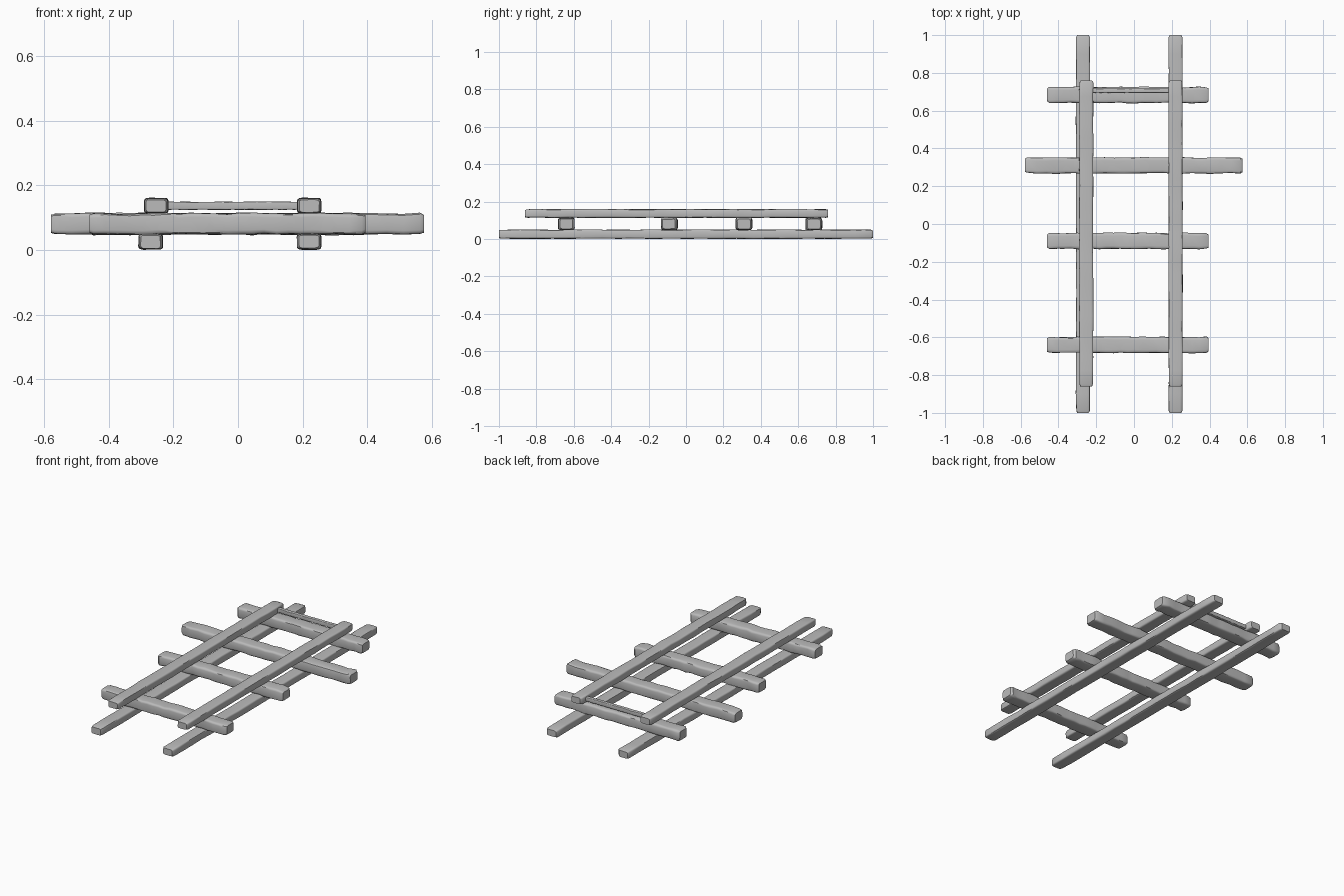
import bpy, bmesh, math, random
from mathutils import Vector

old = bpy.data.objects.get("Cube")
if old:
    bpy.data.objects.remove(old, do_unlink=True)

random.seed(4)

wood = bpy.data.materials.new("weathered_grey_wood")
wood.use_nodes = True
grey = (0.5, 0.5, 0.5, 1)
wood.diffuse_color = grey
wood.node_tree.nodes["Principled BSDF"].inputs["Base Color"].default_value = grey


def timber(name, axis, start, end, across, z, width, height, wear=0.002):
    """Hewn beam: rounded cross-sections lofted along x or y, slightly worn."""
    bm = bmesh.new()
    length, steps, sides = end - start, 22, 16
    tip = min(0.012, height * 0.25)
    stations = [0, tip] + [tip + (length - 2 * tip) * i / steps for i in range(1, steps)]
    stations += [length - tip, length]
    rings = []
    for i, s in enumerate(stations):
        at_end = i in (0, len(stations) - 1)
        scale = 0.82 if at_end else 1
        sway, lift = (random.uniform(-wear, wear) for _ in range(2))
        w = (width / 2 - random.uniform(0, wear)) * scale
        h = (height / 2 - random.uniform(0, wear)) * scale
        ring = []
        for k in range(sides):
            # superellipse gives soft corners and nearly flat sides
            a = math.tau * (k + 0.5) / sides
            c, d = math.cos(a), math.sin(a)
            u = math.copysign(abs(c) ** 0.3, c) * w + sway / 2
            v = math.copysign(abs(d) ** 0.3, d) * h + lift / 2
            u += random.uniform(-wear, wear) * 0.3
            v += random.uniform(-wear, wear) * 0.3
            p = (start + s, across + u, z + v) if axis == "x" else (across + u, start + s, z + v)
            ring.append(bm.verts.new(Vector(p)))
        rings.append(ring)
    for a, b in zip(rings, rings[1:]):
        for k in range(sides):
            n = (k + 1) % sides
            bm.faces.new((a[k], a[n], b[n], b[k]))
    bm.faces.new(rings[0])
    bm.faces.new(rings[-1])
    bmesh.ops.recalc_face_normals(bm, faces=bm.faces)
    mesh = bpy.data.meshes.new(name)
    bm.to_mesh(mesh)
    bm.free()
    mesh.materials.append(wood)
    obj = bpy.data.objects.new(name, mesh)
    bpy.context.collection.objects.link(obj)
    bpy.ops.object.select_all(action="DESELECT")
    obj.select_set(True)
    bpy.context.view_layer.objects.active = obj
    bpy.ops.object.shade_smooth_by_angle(angle=math.radians(40))
    return obj


# Long rails: lower pair on the ground, shorter upper pair on the crossbeams
for side, low_x, high_x in (("right", -0.27, -0.253), ("left", 0.22, 0.22)):
    timber(f"lower_rail_{side}", "y", -1, 1, low_x, 0.026, 0.076, 0.05)
    timber(f"upper_rail_{side}", "y", -0.86, 0.76, high_x, 0.137, 0.076, 0.048)

# Crossbeams, one of them longer
for name, y, x0, x1 in (("front", -0.64, -0.46, 0.395), ("middle", -0.09, -0.46, 0.395),
                        ("long", 0.31, -0.578, 0.575), ("back", 0.683, -0.46, 0.395)):
    timber(f"crossbeam_{name}", "x", x0, x1, y, 0.081, 0.088, 0.069, 0.0035)

# Thin spacer between the upper rails at the back
timber("spacer_rod", "x", -0.235, 0.2, 0.706, 0.137, 0.024, 0.026, 0.001)
